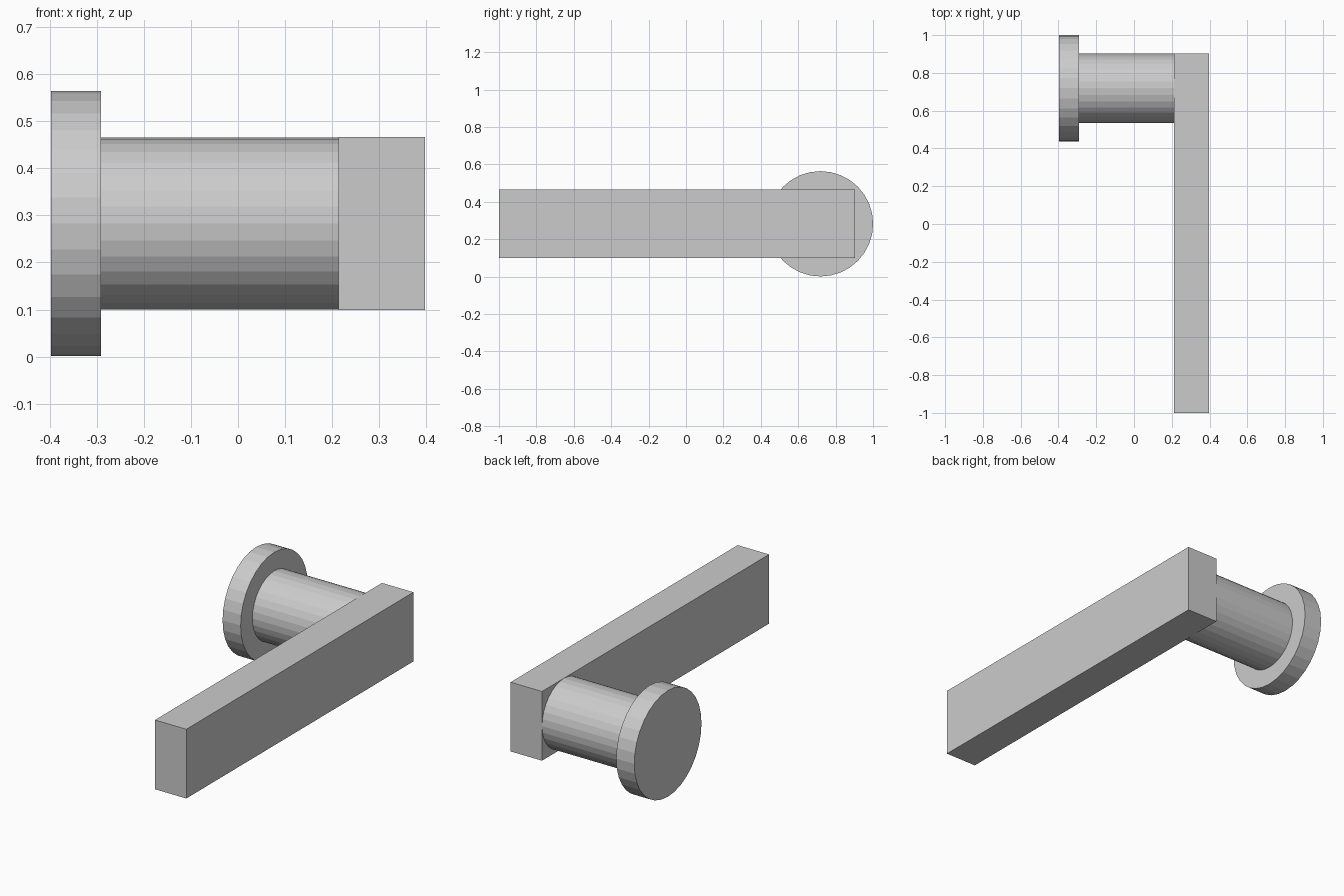
import bpy
from math import pi

if "Cube" in bpy.data.objects:
    bpy.data.objects.remove(bpy.data.objects["Cube"])

AXIS_Y, AXIS_Z = 0.719, 0.2825   # spindle axis, running along x
SIDES = 32


def cylinder(name, x0, x1, radius):
    bpy.ops.mesh.primitive_cylinder_add(
        vertices=SIDES, radius=radius, depth=x1 - x0,
        location=((x0 + x1) / 2, AXIS_Y, AXIS_Z), rotation=(0, pi / 2, 0))
    bpy.context.object.name = name


def box(name, lo, hi):
    bpy.ops.mesh.primitive_cube_add(
        size=1, location=[(a + b) / 2 for a, b in zip(lo, hi)])
    ob = bpy.context.object
    ob.name = name
    ob.scale = [b - a for a, b in zip(lo, hi)]
    bpy.ops.object.transform_apply(location=False, rotation=False, scale=True)


# Round plate against the door
cylinder("mounting_plate", -0.397, -0.291, 0.2815)
# Neck joining plate and lever
cylinder("neck", -0.291, 0.213, 0.183)
# Flat lever bar, flush with the neck
half = 0.1835
box("lever", (0.213, -1.0, AXIS_Z - half), (0.397, AXIS_Y + half, AXIS_Z + half))
